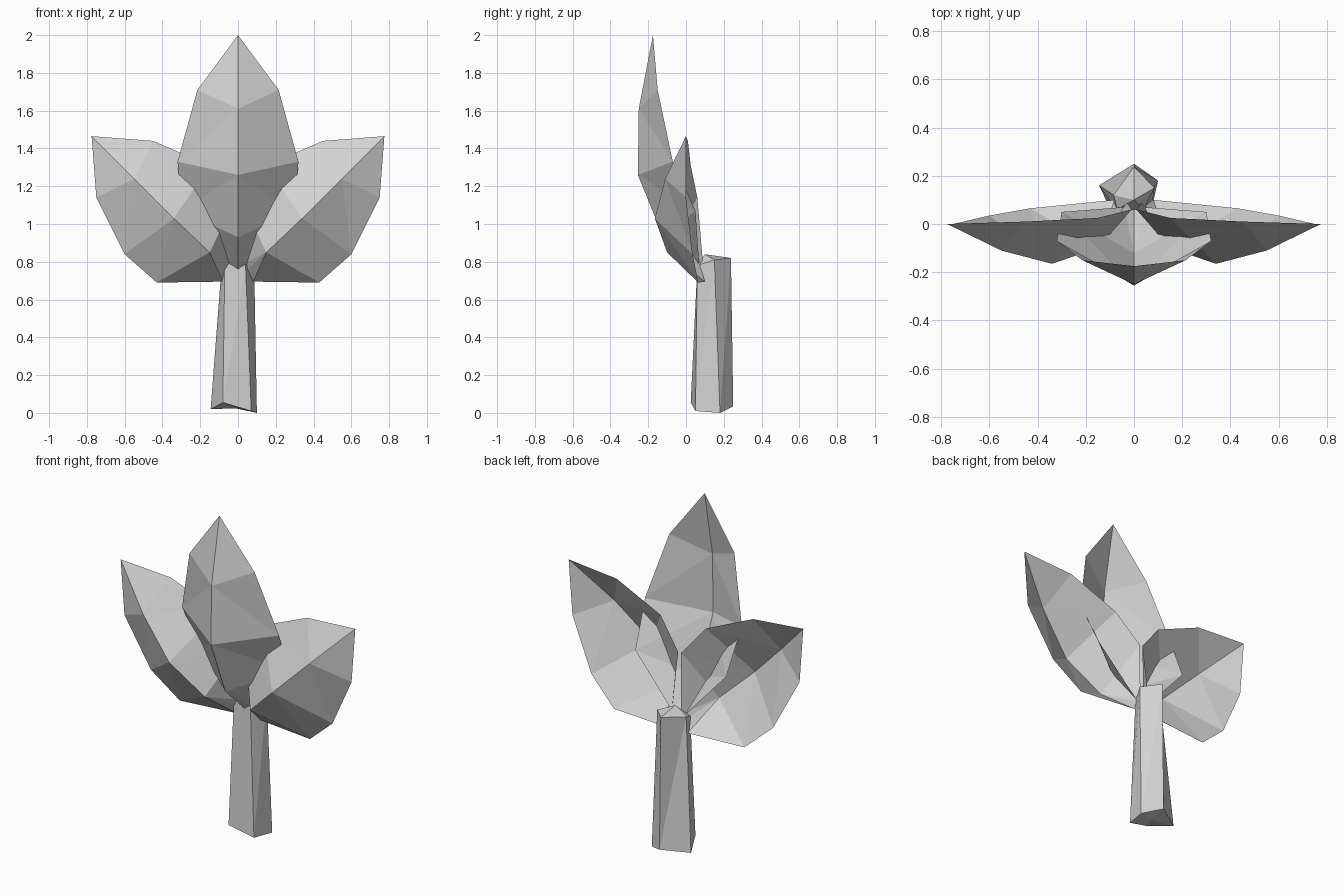
import bpy
import bmesh
from mathutils import Vector

default_cube = bpy.data.objects.get("Cube")
if default_cube:
    bpy.data.objects.remove(default_cube, do_unlink=True)


def make_material(name, colour):
    material = bpy.data.materials.new(name)
    material.use_nodes = True
    material.diffuse_color = colour
    shader = material.node_tree.nodes["Principled BSDF"]
    shader.inputs["Base Color"].default_value = colour
    shader.inputs["Roughness"].default_value = 0.8
    return material


grey = make_material("plain grey", (0.65, 0.65, 0.65, 1))


def finish(name, bm):
    mesh = bpy.data.meshes.new(name)
    bm.to_mesh(mesh)
    bm.free()
    mesh.materials.append(grey)
    part = bpy.data.objects.new(name, mesh)
    bpy.context.collection.objects.link(part)


def mirrored(points):
    return [(-x, y, z) for x, y, z in points]


def make_leaf(name, rib, rims):
    """Folded leaf: a midrib from base to tip with a faceted blade on each side."""
    bm = bmesh.new()
    spine = [bm.verts.new(p) for p in rib]
    for points in rims:
        rim = [bm.verts.new(p) for p in points]
        for i, outer in enumerate(rim):
            bm.faces.new((spine[i], spine[i + 1], outer))
            if i + 1 < len(rim):
                bm.faces.new((spine[i + 1], rim[i + 1], outer))
    # The outside of the fold faces forward
    for face in bm.faces:
        face.normal_update()
        if face.normal.y > 0:
            face.normal_flip()
    finish(name, bm)


def make_stem(name, bottom, top, peak):
    """Crooked five-sided stalk with a slightly raised end."""
    bm = bmesh.new()
    low = [bm.verts.new(p) for p in bottom]
    high = [bm.verts.new(p) for p in top]
    tip = bm.verts.new(peak)
    middle = bm.verts.new(sum((Vector(p) for p in bottom), Vector()) / len(bottom))
    for i in range(len(low)):
        j = (i + 1) % len(low)
        bm.faces.new((low[i], low[j], high[j]))
        bm.faces.new((low[i], high[j], high[i]))
        bm.faces.new((high[i], high[j], tip))
        bm.faces.new((low[j], low[i], middle))
    bmesh.ops.recalc_face_normals(bm, faces=bm.faces)
    finish(name, bm)


# Tall middle leaf
rib = [(0, .06, .76), (0, -.12, .93), (0, -.255, 1.26), (0, -.25, 1.61),
       (0, -.175, 2)]
rim = [(.04, .07, .78), (.3, .05, 1.07), (.32, -.07, 1.33), (.215, -.15, 1.71)]
make_leaf("middle_leaf", rib, [rim, mirrored(rim)])

# Pair of spreading side leaves
rib = [(.05, .08, .76), (.15, -.1, .85), (.34, -.165, 1.03), (.55, -.11, 1.24),
       (.775, 0, 1.465)]
upper = [(.03, .09, .79), (.01, .06, 1.14), (.15, .025, 1.31), (.45, .01, 1.44)]
lower = [(.08, .1, .695), (.43, .065, .69), (.6, .035, .84), (.75, 0, 1.14)]
make_leaf("left_leaf", rib, [upper, lower])
make_leaf("right_leaf", mirrored(rib), [mirrored(upper), mirrored(lower)])

# Stem
make_stem("stem",
          [(-.145, .16, .02), (-.08, .025, .055), (.07, .05, .01),
           (.1, .18, 0), (0, .25, .035)],
          [(-.085, .12, .8), (-.07, .06, .78), (.04, .06, .78),
           (.085, .15, .81), (0, .238, .82)],
          (0, .1, .84))
